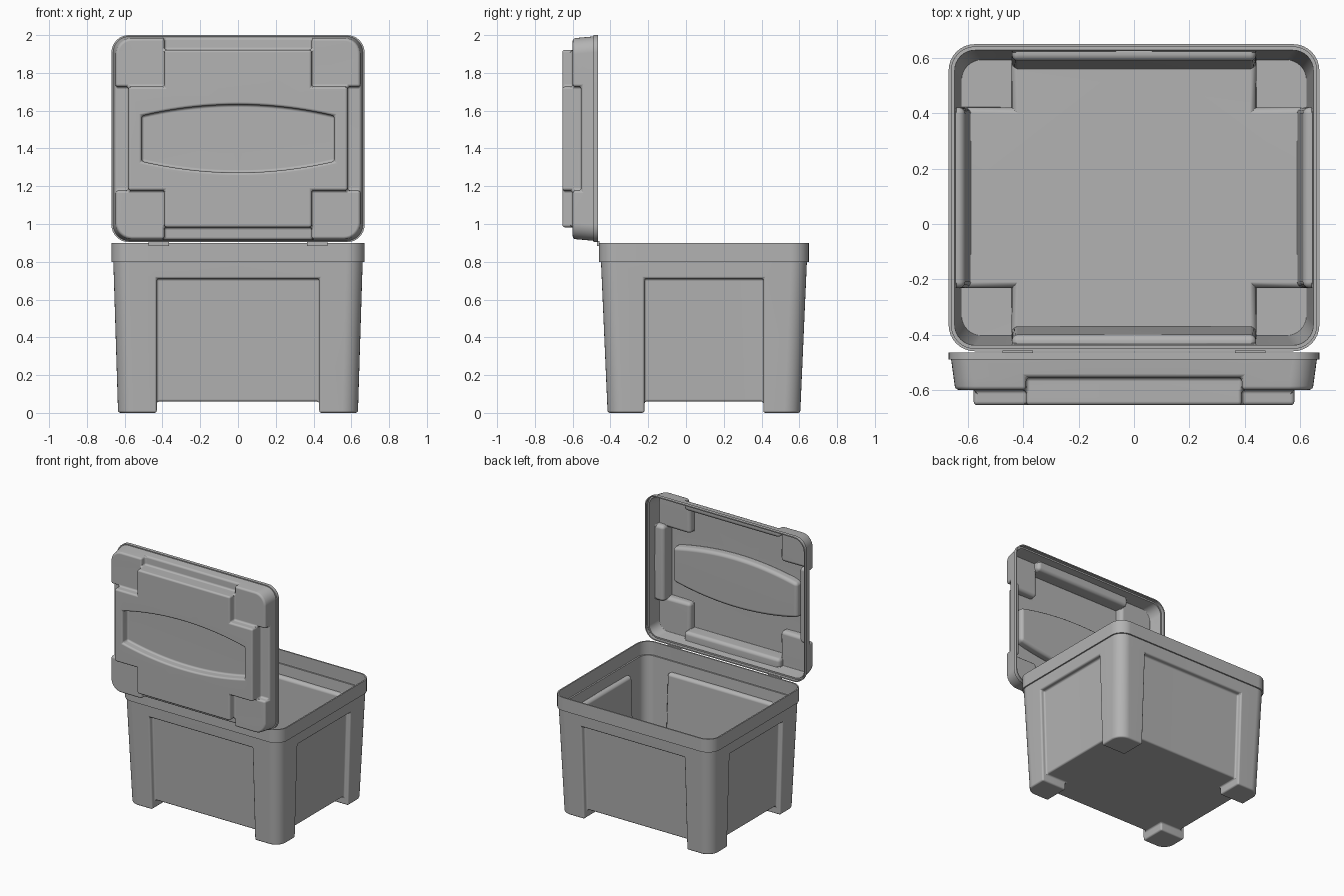
import bpy, bmesh
from math import sin, cos, pi, radians

cube = bpy.data.objects.get("Cube")
if cube:
    bpy.data.objects.remove(cube)

grey = bpy.data.materials.new("grey plastic")
colour = (0.45, 0.45, 0.45, 1)
grey.diffuse_color = colour
grey.use_nodes = True
grey.node_tree.nodes["Principled BSDF"].inputs["Base Color"].default_value = colour


def row(z, hx, hy, nx, ny, r=0.085, n=8):
    """Quarter of a rounded rectangle, with a point at each notch edge."""
    arc = [(hx - r + r * cos(i * pi / 2 / n), hy - r + r * sin(i * pi / 2 / n), z)
           for i in range(n + 1)]
    return [(hx, 0, z), (hx, ny, z)] + arc + [(nx, hy, z), (0, hy, z)]


def strip(a, b):
    return [[a[i], a[i + 1], b[i + 1], b[i]] for i in range(len(a) - 1)]


def finish(obj, bevel, thickness):
    obj.data.materials.append(grey)
    bpy.ops.object.select_all(action='DESELECT')
    obj.select_set(True)
    bpy.context.view_layer.objects.active = obj
    if bevel:
        m = obj.modifiers.new("rounding", 'BEVEL')
        m.width, m.segments = bevel, 3
        m.limit_method, m.angle_limit = 'ANGLE', radians(32)
        m.use_clamp_overlap = False
        bpy.ops.object.modifier_apply(modifier=m.name)
    if thickness:
        m = obj.modifiers.new("wall", 'SOLIDIFY')
        m.thickness, m.offset = thickness, -1
        bpy.ops.object.modifier_apply(modifier=m.name)
    bpy.ops.object.shade_smooth_by_angle(angle=radians(35))
    m = obj.modifiers.new("flat panels", 'WEIGHTED_NORMAL')
    m.keep_sharp = True


def shell(name, quarter, out, location, turn=0, bevel=0, thickness=0.012):
    """Mirror a quarter in x and y; out is the z direction of its closed end."""
    bm = bmesh.new()
    for sx in (1, -1):
        for sy in (1, -1):
            for face in quarter:
                bm.faces.new([bm.verts.new((x * sx, y * sy, z)) for x, y, z in face])
    bmesh.ops.remove_doubles(bm, verts=bm.verts[:], dist=0.0001)
    bmesh.ops.recalc_face_normals(bm, faces=bm.faces[:])
    end = max(bm.faces, key=lambda f: out * f.calc_center_median().z)
    if end.normal.z * out < 0:
        bmesh.ops.reverse_faces(bm, faces=bm.faces[:])
    mesh = bpy.data.meshes.new(name)
    bm.to_mesh(mesh)
    bm.free()
    obj = bpy.data.objects.new(name, mesh)
    bpy.context.collection.objects.link(obj)
    obj.location = location
    obj.rotation_euler.x = turn
    finish(obj, bevel, thickness)


# Box: tapered walls, recessed side panels, four hollow corner feet
nx, ny, depth = 0.43, 0.315, 0.035
floor, head, top = 0.06, 0.71, 0.8


def half(z):
    return 0.635 + 0.025 * z / top, 0.51 + 0.035 * z / top


def box_row(z):
    return row(z, *half(z), nx, ny)


foot, upper = box_row(0), box_row(head)
fx, fy = (h - depth for h in half(floor))
px, py = (h - depth for h in half(head))
inner, inner_low = (nx, ny, floor), (nx, ny, 0)
box = strip(upper, box_row(top)) + strip(foot[1:-1], upper[1:-1])
box += [
    # foot sole and floor
    foot[1:-1] + [inner_low],
    [(0, 0, floor), (fx, 0, floor), (fx, ny, floor), inner, (nx, fy, floor), (0, fy, floor)],
    # recess sides and foot inner walls
    [upper[1], (px, ny, head), (fx, ny, floor), inner, inner_low, foot[1]],
    [upper[-2], (nx, py, head), (nx, fy, floor), inner, inner_low, foot[-2]],
    # recessed panels
    [(px, 0, head), (px, ny, head), (fx, ny, floor), (fx, 0, floor)],
    [(0, py, head), (nx, py, head), (nx, fy, floor), (0, fy, floor)],
    # ledges above the panels
    [upper[0], upper[1], (px, ny, head), (px, 0, head)],
    [upper[-1], upper[-2], (nx, py, head), (0, py, head)],
]
box_place = (0, 0.095, 0)
shell("box_body", box, -1, box_place, bevel=0.012)

# Band around the mouth of the box
rim_low = row(top, 0.67, 0.555, nx, ny, 0.095)
rim_high = row(0.9, 0.67, 0.555, nx, ny, 0.095)
shell("box_rim", strip(box_row(top), rim_low) + strip(rim_low, rim_high), -1,
      box_place, thickness=0.01)

# Lid: raised cross, middle-height corners, low border strips, sunken label
lx, ly = 0.39, 0.275
ax, ay = 0.58, 0.47
lip, low, mid, high, sunk = 0.025, 0.09, 0.135, 0.19, 0.13


def lid_row(d):
    t = (d - lip) / (mid - lip)
    return row(d, 0.661 - 0.015 * t, 0.541 - 0.01 * t, lx, ly)


edge, corner = lid_row(low), lid_row(mid)


def arm_x(d):
    return (ax, ly, d)


def arm_y(d):
    return (lx, ay, d)


def knee(d):
    return (lx, ly, d)


def label(d, n=10):
    curve = [(0.51 * i / n, 0.12 + 0.06 * (1 - (i / n) ** 2), d) for i in range(n + 1)]
    return curve + [(0.51, 0, d)]


lid = strip(lid_row(lip), edge) + strip(edge[1:-1], corner[1:-1])
lid += strip(label(high), label(sunk))
lid += [
    # corner pads and their sides
    corner[1:-1] + [arm_y(mid), knee(mid), arm_x(mid)],
    [edge[1], corner[1], arm_x(mid), arm_x(low)],
    [edge[-2], corner[-2], arm_y(mid), arm_y(low)],
    # border strips
    [edge[0], edge[1], arm_x(low), (ax, 0, low)],
    [edge[-1], edge[-2], arm_y(low), (0, ay, low)],
    # walls of the cross
    [arm_x(low), arm_x(mid), arm_x(high), (ax, 0, high), (ax, 0, low)],
    [arm_y(low), arm_y(mid), arm_y(high), (0, ay, high), (0, ay, low)],
    [arm_x(mid), arm_x(high), knee(high), knee(mid)],
    [arm_y(mid), arm_y(high), knee(high), knee(mid)],
    # face of the cross around the label, and the label itself
    [(0, ay, high), arm_y(high), knee(high), arm_x(high), (ax, 0, high)] + label(high)[::-1],
    label(sunk) + [(0, 0, sunk)],
]
lid_place = (0, -0.465, 1.452)
shell("lid_body", lid, 1, lid_place, pi / 2, bevel=0.014)

# Lip around the open side of the lid
lip_out = [row(d, 0.67, 0.548, lx, ly, 0.092) for d in (0, lip)]
shell("lid_lip", strip(*lip_out) + strip(lip_out[1], lid_row(lip)), 1,
      lid_place, pi / 2, thickness=0.008)

# Small hinge tabs joining lid and box
for side, x in (("right", -0.42), ("left", 0.42)):
    bpy.ops.mesh.primitive_cube_add(size=1, location=(x, -0.464, 0.897))
    tab = bpy.context.object
    tab.name = side + "_hinge"
    tab.scale = (0.11, 0.012, 0.026)
    finish(tab, 0, 0)
